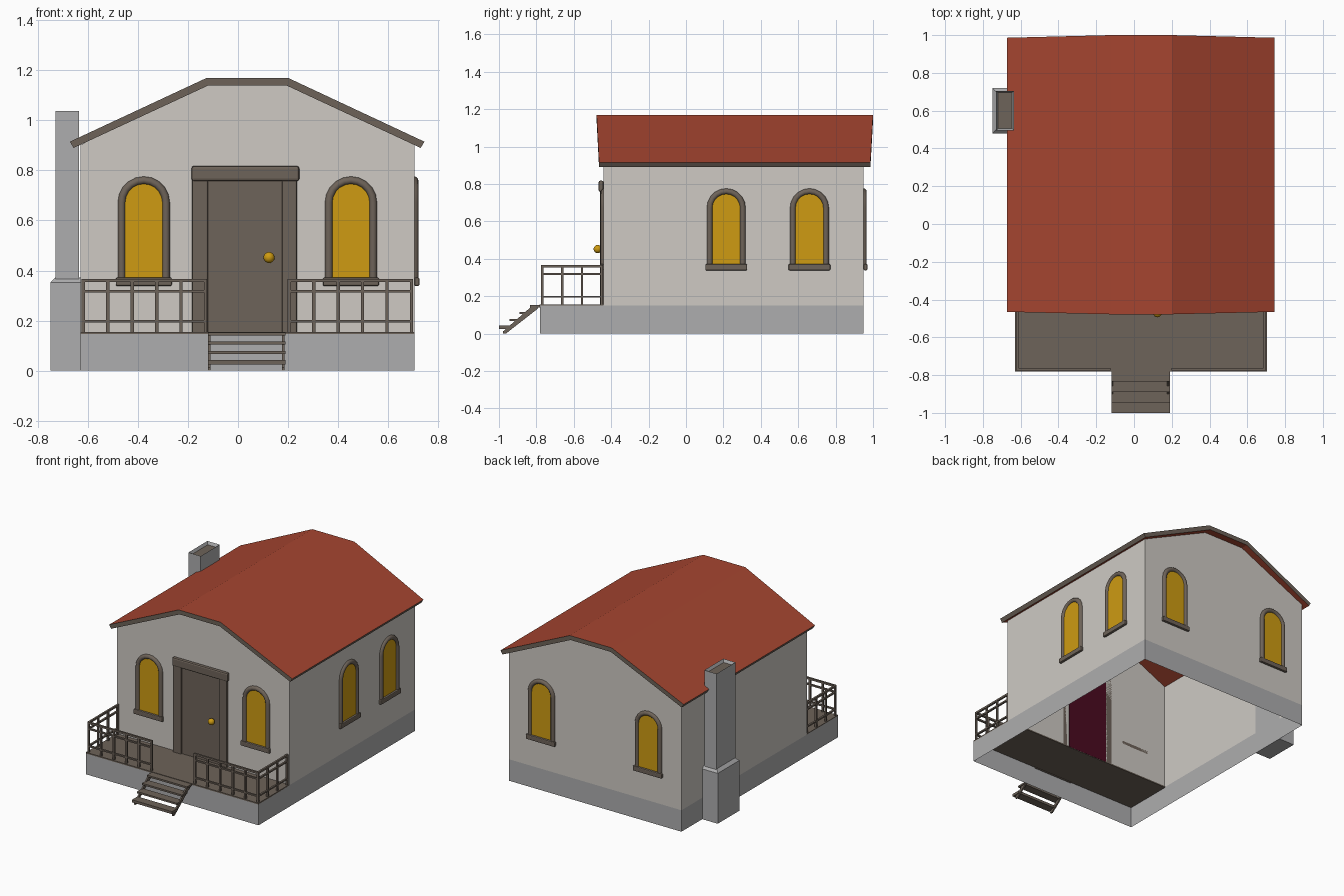
import bpy, bmesh, math
from mathutils import Vector, Matrix

if "Cube" in bpy.data.objects:
    bpy.data.objects.remove(bpy.data.objects["Cube"])


def mat(name, r, g, b):
    m = bpy.data.materials.new(name)
    m.diffuse_color = (r, g, b, 1)
    m.use_nodes = True
    m.node_tree.nodes["Principled BSDF"].inputs["Base Color"].default_value = m.diffuse_color
    return m


WALL = mat("plaster", 0.62, 0.59, 0.55)
STONE = mat("grey stone", 0.42, 0.42, 0.425)
ROOF = mat("red roof", 0.38, 0.06, 0.03)
WOOD = mat("brown wood", 0.155, 0.125, 0.1)
GLASS = mat("amber glass", 0.62, 0.33, 0.006)
MAROON = mat("dark maroon", 0.07, 0.003, 0.015)


def finish(bm, name, *mats):
    me = bpy.data.meshes.new(name)
    bm.to_mesh(me)
    bm.free()
    for m in mats:
        me.materials.append(m)
    ob = bpy.data.objects.new(name, me)
    bpy.context.collection.objects.link(ob)
    return ob


def box_bm(bm, a, b):
    a, b = Vector(a), Vector(b)
    m = Matrix.Translation((a + b) / 2) @ Matrix.Diagonal((*(b - a), 1))
    return bmesh.ops.create_cube(bm, size=1, matrix=m)['verts']


def box(name, a, b, m, bevel=0, M=Matrix()):
    bm = bmesh.new()
    box_bm(bm, a, b)
    if bevel:
        bmesh.ops.bevel(bm, geom=bm.edges[:], offset=bevel, segments=2, profile=0.5, affect='EDGES')
    bm.transform(M)
    return finish(bm, name, m)


def prism(name, front, back, mats, caps=True, skip=()):
    """Loft between two matching loops; skip leaves chosen sides open."""
    bm = bmesh.new()
    f = [bm.verts.new(p) for p in front]
    b = [bm.verts.new(p) for p in back]
    n = len(f)
    if caps:
        bm.faces.new(f)
        bm.faces.new(b[::-1])
    for i in range(n):
        if i not in skip:
            j = (i + 1) % n
            bm.faces.new((f[j], f[i], b[i], b[j]))
    return finish(bm, name, *mats)


X0, X1, CX = -0.63, 0.705, 0.0375
Y0, Y1 = -0.44, 0.95

# Stone base, open above and below
rect = [(X0, -0.78), (X1, -0.78), (X1, Y1), (X0, Y1)]
prism("stone_base", [(x, y, 0.15) for x, y in rect], [(x, y, 0) for x, y in rect], [STONE], caps=False)

# Gabled walls, open floor and open top
gable = [(X0, 0.15), (X1, 0.15), (X1, 0.902), (0.195, 1.145), (-0.12, 1.145), (X0, 0.902)]
prism("walls", [(x, Y0, z) for x, z in gable], [(x, Y1, z) for x, z in gable], [WALL], skip=(0, 2, 3, 4))

# Roof slab: red faces, brown edges, ends bowed out at the ridge
top = [(-0.672, 0.915), (-0.125, 1.17), (0.2, 1.17), (0.745, 0.915)]
low = [(0.73, 0.89), (0.193, 1.14), (-0.118, 1.14), (-0.657, 0.89)]
loop = top + low
front = [(x, -0.478 if z > 1 else -0.465, z) for x, z in loop]
back = [(x, 1.0 if z > 1 else 0.986, z) for x, z in loop]
roof = prism("roof", front, back, [ROOF, WOOD])
bm = bmesh.new()
bm.from_mesh(roof.data)
bmesh.ops.recalc_face_normals(bm, faces=bm.faces)
bm.to_mesh(roof.data)
bm.free()
for p in roof.data.polygons:
    eave = all(roof.data.vertices[v].co.z < 1 for v in p.vertices)
    p.material_index = 1 if eave or abs(p.normal.y) > 0.7 else 0

# Chimney: wide chamfered foot, slim stack, hollow mouth
foot_lo = [(-0.75, 0.48), (X0, 0.48), (X0, 0.72), (-0.75, 0.72)]
bm = bmesh.new()
box_bm(bm, (-0.75, 0.48, 0), (-0.63, 0.72, 0.372))
edges = [e for e in bm.edges if min(v.co.z for v in e.verts) > 0.3 and max(v.co.x for v in e.verts) < -0.7
         or min(v.co.z for v in e.verts) > 0.3 and abs(e.verts[0].co.y - e.verts[1].co.y) < 0.01]
bmesh.ops.bevel(bm, geom=edges, offset=0.02, segments=1, affect='EDGES')
finish(bm, "chimney_foot", STONE)
bm = bmesh.new()
vs = box_bm(bm, (-0.73, 0.495, 0.3), (-0.635, 0.705, 1.038))
cap = max(bm.faces, key=lambda f: f.calc_center_median().z)
bmesh.ops.inset_region(bm, faces=[cap], thickness=0.014)
bmesh.ops.translate(bm, verts=cap.verts[:], vec=(0, 0, -0.02))
cap.material_index = 1
finish(bm, "chimney_stack", STONE, WOOD)


# Arched window, built facing -y around u = 0 and then placed on a wall
def window(name, M):
    r, spring = 0.073, 0.672

    def arch(rad, n=10):
        return [(-rad, 0.365)] + [(-rad * math.cos(math.pi * i / n), spring + rad * math.sin(math.pi * i / n))
                                  for i in range(n + 1)] + [(rad, 0.365)]
    bm = bmesh.new()
    bm.faces.new([bm.verts.new((u, -0.005, z)) for u, z in reversed(arch(r + 0.005))])
    bmesh.ops.recalc_face_normals(bm, faces=bm.faces)
    for f in bm.faces:
        f.normal_update()
        if f.normal.y > 0:
            f.normal_flip()
    bm.transform(M)
    finish(bm, name + "_glass", GLASS)
    # rounded frame swept along the arch
    bm = bmesh.new()
    rings = []
    for k in range(7):
        a = math.pi * k / 6
        rad = r + 0.0155 - 0.0155 * math.cos(a)
        rings.append([bm.verts.new((u, -0.016 * math.sin(a), z)) for u, z in arch(rad)])
    for p, q in zip(rings, rings[1:]):
        for i in range(len(p) - 1):
            bm.faces.new((p[i], p[i + 1], q[i + 1], q[i]))
    bmesh.ops.recalc_face_normals(bm, faces=bm.faces)
    if sum(f.normal.y for f in bm.faces) > 0:
        bmesh.ops.reverse_faces(bm, faces=bm.faces)
    for f in bm.faces:
        f.smooth = True
    bm.transform(M)
    finish(bm, name + "_frame", WOOD)
    box(name + "_sill", (-0.112, -0.02, 0.338), (0.112, 0, 0.372), WOOD, 0.006, M)


for side, x in (("left", CX - 0.414), ("right", CX + 0.414)):
    window("front_window_" + side, Matrix.Translation((x, Y0, 0)))
    window("back_window_" + side, Matrix.Translation((x, Y1, 0)) @ Matrix.Rotation(math.pi, 4, 'Z'))
for side, y in (("near", 0.215), ("far", 0.66)):
    window("side_window_" + side, Matrix.Translation((X1, y, 0)) @ Matrix.Rotation(math.pi / 2, 4, 'Z'))

# Front door with jambs, lintel, knob and inner face
box("door", (-0.125, -0.45, 0.15), (0.18, -0.439, 0.77), WOOD)
box("door_jamb_left", (-0.183, -0.46, 0.15), (-0.12, -0.44, 0.765), WOOD, 0.005)
box("door_jamb_right", (0.176, -0.46, 0.15), (0.235, -0.44, 0.765), WOOD, 0.005)
box("door_lintel", (-0.186, -0.467, 0.757), (0.245, -0.44, 0.818), WOOD, 0.01)
box("door_inner_face", (-0.125, -0.437, 0.15), (0.185, -0.434, 0.76), MAROON)
bm = bmesh.new()
bmesh.ops.create_uvsphere(bm, u_segments=16, v_segments=10, radius=0.022,
                          matrix=Matrix.Translation((0.124, -0.472, 0.452)))
for f in bm.faces:
    f.smooth = True
finish(bm, "door_knob", GLASS)

# Porch deck and steps
box("porch_deck", (X0, -0.782, 0.146), (X1, -0.435, 0.155), WOOD)
box("deck_landing", (-0.12, -0.835, 0.14), (0.19, -0.775, 0.152), WOOD)
for i in range(3):
    y, z = -0.89 - 0.055 * i, 0.11 - 0.037 * i
    box(f"step_{i + 1}", (-0.12, y, z - 0.006), (0.19, y + 0.06, z + 0.006), WOOD)
for side, x in (("left", -0.115), ("right", 0.18)):
    s = [(-0.79, 0.15), (-0.82, 0.15), (-0.978, 0.012), (-0.978, 0), (-0.963, 0), (-0.79, 0.135)]
    prism("stringer_" + side, [(x - 0.005, *p) for p in s], [(x + 0.005, *p) for p in s], [WOOD])
box("step_4", (-0.12, -1.0, 0.024), (0.19, -0.995 + 0.055, 0.036), WOOD)


# Railings: three rails and evenly spaced posts between two points
def railing(name, a, b, posts):
    a, b, t = Vector(a), Vector(b), 0.0065
    bm = bmesh.new()
    for z in (0.36, 0.318, 0.197):
        h = t if z > 0.35 else 0.005
        box_bm(bm, (a.x - t, a.y - t, z - h), (b.x + t, b.y + t, z + h))
    for i in range(posts):
        p = a.lerp(b, i / (posts - 1))
        box_bm(bm, (p.x - t, p.y - t, 0.15), (p.x + t, p.y + t, 0.36))
    finish(bm, name, WOOD)


railing("railing_front_left", (X0 + 0.012, -0.768), (-0.13, -0.768), 6)
railing("railing_front_right", (0.205, -0.768), (X1 - 0.012, -0.768), 6)
railing("railing_side_left", (X0 + 0.012, -0.768), (X0 + 0.012, -0.45), 4)
railing("railing_side_right", (X1 - 0.012, -0.768), (X1 - 0.012, -0.45), 4)
